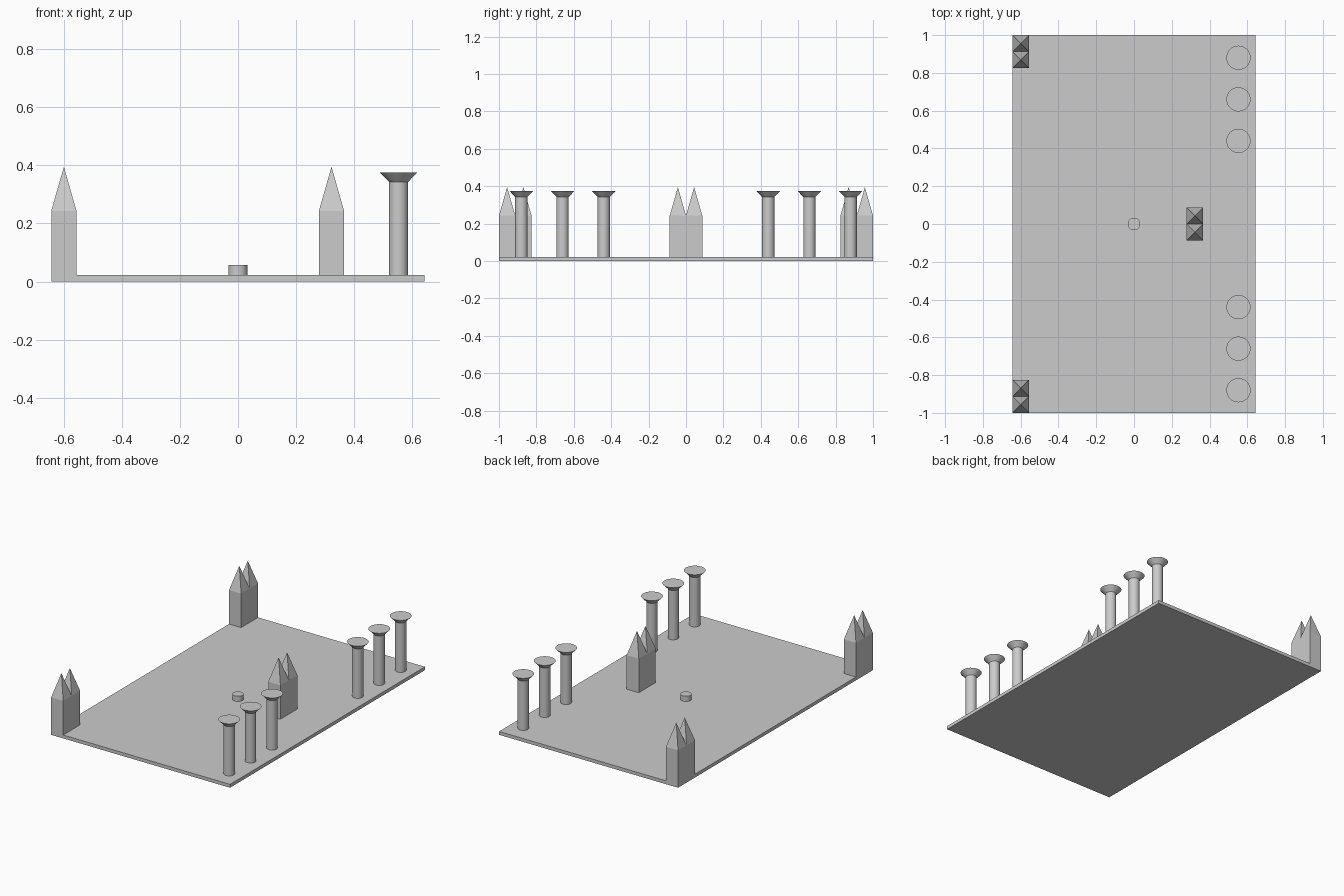
import bpy
import bmesh
import math
from mathutils import Matrix

cube = bpy.data.objects.get("Cube")
if cube:
    bpy.data.objects.remove(cube, do_unlink=True)

grey = bpy.data.materials.new("stone grey")
grey.use_nodes = True
COLOUR = (0.6, 0.6, 0.6, 1)
grey.diffuse_color = COLOUR
grey.node_tree.nodes["Principled BSDF"].inputs["Base Color"].default_value = COLOUR

BASE_TOP = 0.022
HALF_X = 0.643


def finish(name, bm, smooth=False):
    """Turn a bmesh into a named, coloured object."""
    bmesh.ops.recalc_face_normals(bm, faces=bm.faces)
    mesh = bpy.data.meshes.new(name)
    bm.to_mesh(mesh)
    bm.free()
    mesh.materials.append(grey)
    obj = bpy.data.objects.new(name, mesh)
    bpy.context.collection.objects.link(obj)
    if smooth:
        bpy.ops.object.select_all(action="DESELECT")
        obj.select_set(True)
        bpy.context.view_layer.objects.active = obj
        bpy.ops.object.shade_smooth_by_angle(angle=math.radians(30))
    return obj


def box(name, x0, x1, y0, y1, z0, z1):
    bm = bmesh.new()
    centre = ((x0 + x1) / 2, (y0 + y1) / 2, (z0 + z1) / 2)
    size = Matrix.Diagonal((x1 - x0, y1 - y0, z1 - z0, 1))
    bmesh.ops.create_cube(bm, size=1, matrix=Matrix.Translation(centre) @ size)
    return finish(name, bm)


def turned(name, x, y, profile):
    """Round part from (radius, height) pairs, closed at both ends."""
    bm = bmesh.new()
    sides = 32
    rings = []
    for r, z in profile:
        angles = [math.tau * i / sides for i in range(sides)]
        rings.append([bm.verts.new((x + r * math.cos(a), y + r * math.sin(a), z))
                      for a in angles])
    for low, high in zip(rings, rings[1:]):
        for i in range(sides):
            j = (i + 1) % sides
            bm.faces.new((low[i], low[j], high[j], high[i]))
    bm.faces.new(rings[0])
    bm.faces.new(rings[-1])
    return finish(name, bm, smooth=True)


def tower(name, x, y, z0):
    """Square-shouldered block with a pair of pyramid spires."""
    w, shoulder, peak = 0.0435, 0.243, 0.395
    bm = bmesh.new()
    bottom = [bm.verts.new((x + sx * w, y + sy * 2 * w, z0))
              for sx, sy in ((-1, -1), (1, -1), (1, 1), (-1, 1))]
    left = [bm.verts.new((x - w, y + k * 2 * w, shoulder)) for k in (-1, 0, 1)]
    right = [bm.verts.new((x + w, y + k * 2 * w, shoulder)) for k in (-1, 0, 1)]
    bm.faces.new(bottom)
    bm.faces.new((bottom[0], bottom[1], right[0], left[0]))
    bm.faces.new((bottom[1], bottom[2], *reversed(right)))
    bm.faces.new((bottom[2], bottom[3], left[2], right[2]))
    bm.faces.new((bottom[3], bottom[0], *left))
    for k in (0, 1):
        apex = bm.verts.new((x, y + (2 * k - 1) * w, peak))
        square = (left[k], right[k], right[k + 1], left[k + 1])
        for i in range(4):
            bm.faces.new((square[i], square[(i + 1) % 4], apex))
    return finish(name, bm)


# Board
box("base_board", -HALF_X, HALF_X, -1, 1, 0, BASE_TOP)

# Twin-spired towers: two in the corners, one inside
tower("front_corner_tower", -0.5995, -0.913, 0)
tower("back_corner_tower", -0.5995, 0.913, 0)
tower("inner_tower", 0.322, 0, BASE_TOP)

# Centre peg
turned("centre_peg", 0, 0, [(0.033, BASE_TOP), (0.033, 0.056)])

# Columns with flared caps, three at each end
for side, label in ((-1, "front"), (1, "back")):
    for n, y in enumerate((0.44, 0.66, 0.88), 1):
        turned(f"{label}_column_{n}", 0.553, side * y,
               [(0.033, BASE_TOP), (0.033, 0.343), (0.064, 0.375)])
